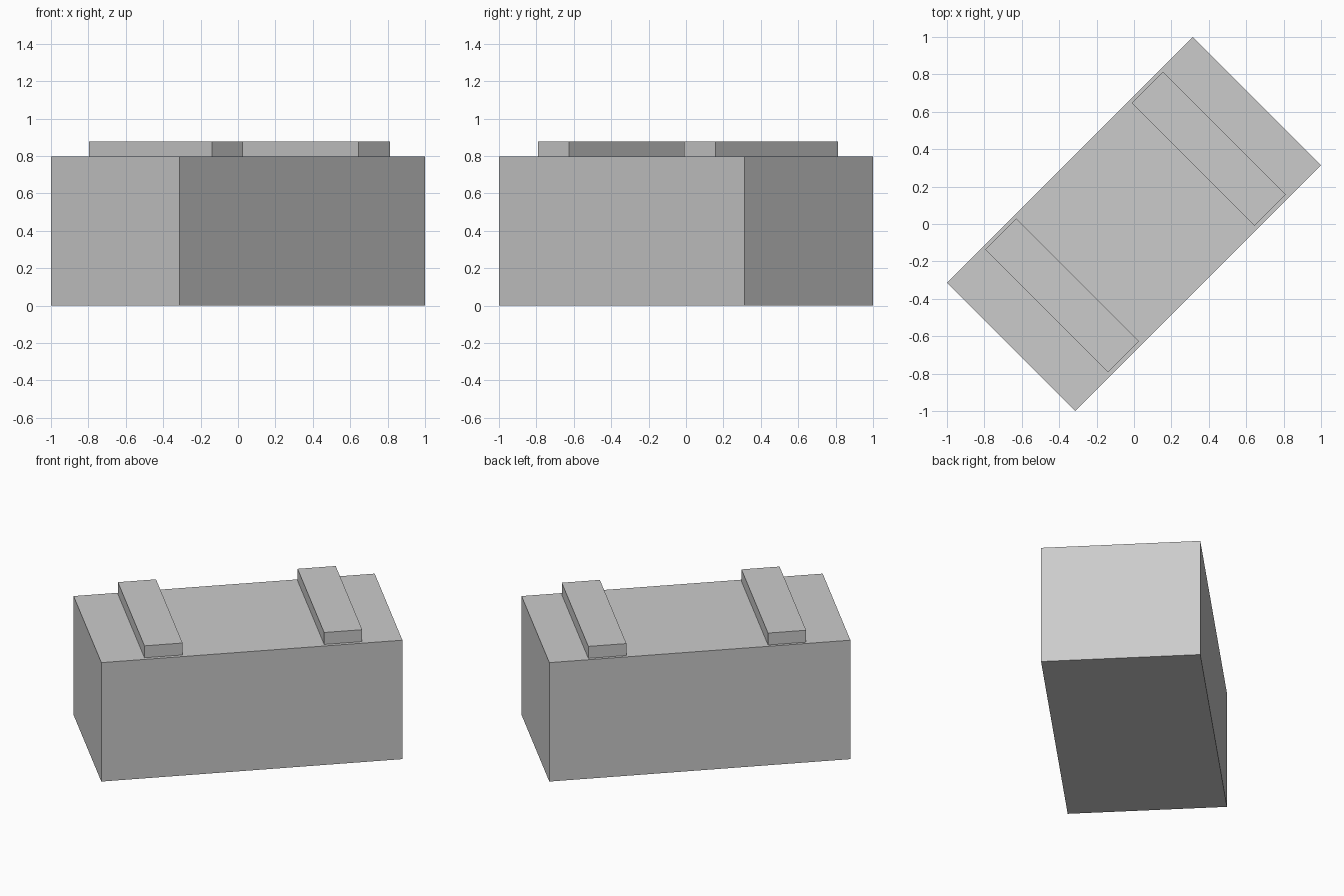
import bpy
from math import pi
from mathutils import Matrix

cube = bpy.data.objects.get("Cube")
if cube:
    bpy.data.objects.remove(cube, do_unlink=True)

# Single light grey finish
grey = bpy.data.materials.new("light_grey")
grey.use_nodes = True
colour = (0.6, 0.6, 0.6, 1)
grey.diffuse_color = colour
grey.node_tree.nodes["Principled BSDF"].inputs["Base Color"].default_value = colour


def block(name, centre, size):
    """Flat-faced box, turned 45 degrees about z."""
    bpy.ops.mesh.primitive_cube_add(size=1)
    ob = bpy.context.object
    ob.name = name
    ob.data.transform(Matrix.Rotation(pi / 4, 4, "Z") @ Matrix.Diagonal((*size, 1)))
    ob.location = centre
    ob.data.materials.append(grey)
    return ob


# Main body
BODY_H, SLAT_H = 0.797, 0.08
block("body", (0, 0, BODY_H / 2), (1.857, 0.971, BODY_H))

# Two raised slats across the top
for name, x, y in (("left_slat", 0.4, 0.402), ("right_slat", -0.384, -0.381)):
    block(name, (x, y, BODY_H + SLAT_H / 2), (0.235, 0.929, SLAT_H))
